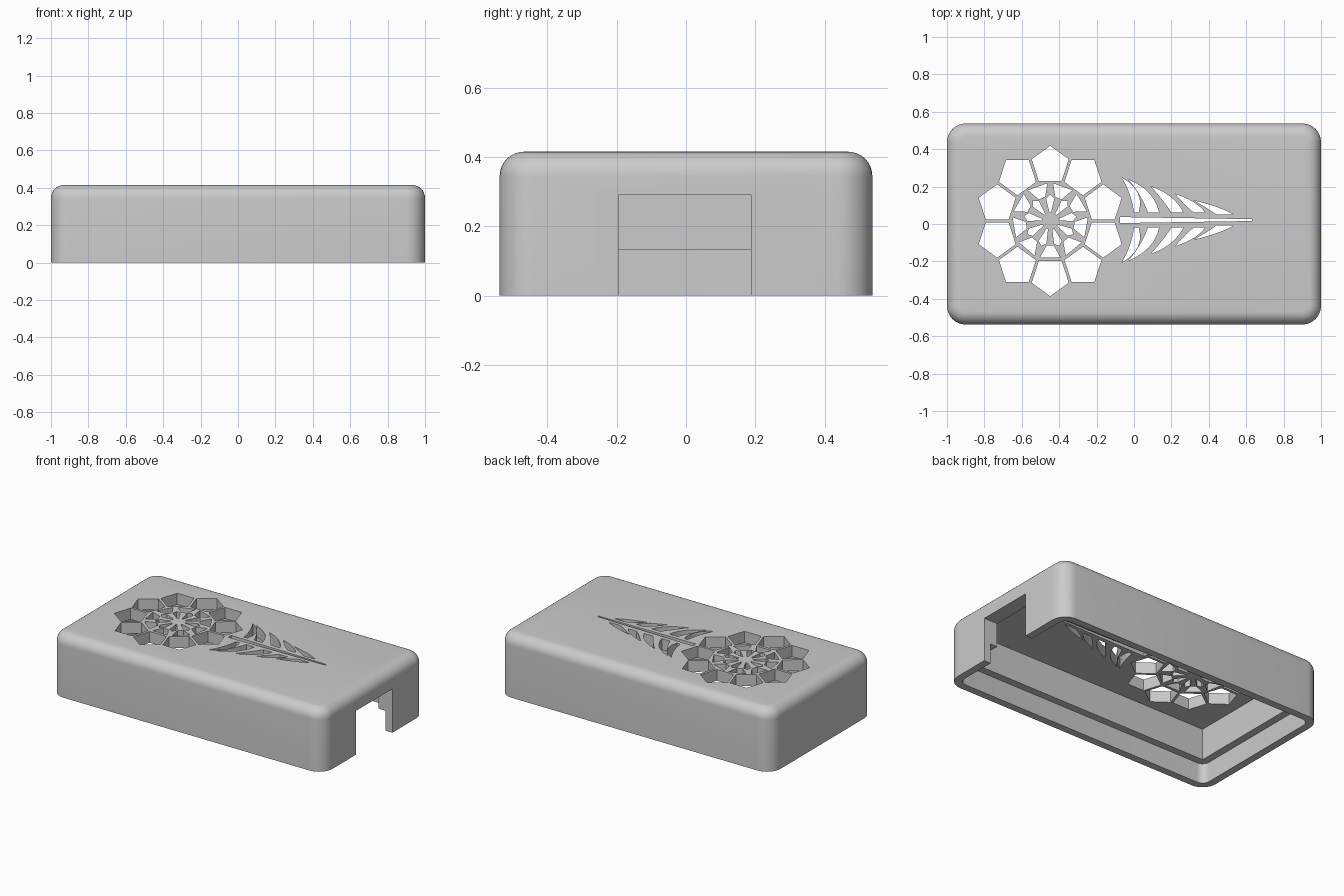
import bpy, bmesh
from math import sin, cos, pi, radians
from mathutils import Vector

cube = bpy.data.objects.get("Cube")
if cube:
    bpy.data.objects.remove(cube, do_unlink=True)

HALF_X, HALF_Y, HEIGHT = 1.0, 0.5375, 0.415
CORNER, FILLET = 0.1, 0.07
CEILING, LEDGE = 0.34, 0.132

grey = bpy.data.materials.new("light grey plastic")
grey.use_nodes = True
grey.diffuse_color = (0.6, 0.6, 0.6, 1)
grey.node_tree.nodes["Principled BSDF"].inputs["Base Color"].default_value = (0.6, 0.6, 0.6, 1)


def rounded_rect(hx, hy, r, steps=8):
    pts = []
    for i, (sx, sy) in enumerate([(1, 1), (-1, 1), (-1, -1), (1, -1)]):
        for k in range(steps + 1):
            a = (i + k / steps) * pi / 2
            pts.append((sx * (hx - r) + r * cos(a), sy * (hy - r) + r * sin(a)))
    return pts


def loft(bm, rings):
    """Closed solid through (outline, z) rings."""
    loops = [[bm.verts.new((x, y, z)) for x, y in pts] for pts, z in rings]
    for lo, hi in zip(loops, loops[1:]):
        for i in range(len(lo)):
            j = (i + 1) % len(lo)
            bm.faces.new((lo[i], lo[j], hi[j], hi[i]))
    bm.faces.new(loops[0][::-1])
    bm.faces.new(loops[-1])


def make(name, solids):
    bm = bmesh.new()
    for rings in solids:
        loft(bm, rings)
    bmesh.ops.recalc_face_normals(bm, faces=bm.faces)
    mesh = bpy.data.meshes.new(name)
    bm.to_mesh(mesh)
    bm.free()
    ob = bpy.data.objects.new(name, mesh)
    bpy.context.collection.objects.link(ob)
    return ob


def box(x0, x1, y0, y1):
    return [(x0, y0), (x1, y0), (x1, y1), (x0, y1)]


# Outer shell with rounded upright corners and a filleted top edge
rings = [(rounded_rect(HALF_X, HALF_Y, CORNER), 0)]
for k in range(9):
    a = k / 8 * pi / 2
    inset = FILLET * (1 - cos(a))
    rings.append((rounded_rect(HALF_X - inset, HALF_Y - inset, CORNER - inset),
                  HEIGHT - FILLET + FILLET * sin(a)))
shell = make("enclosure_shell", [rings])
shell.data.materials.append(grey)

# Cavity: wide lower rebate, narrower upper chamber, and the end notch
rebate_outline = rounded_rect(HALF_X - 0.05, HALF_Y - 0.05, 0.05)
ix, iy = HALF_X - 0.1, HALF_Y - 0.1
rebate = make("rebate_cutter", [[(rebate_outline, -0.1), (rebate_outline, LEDGE)]])
chamber = make("chamber_cutter", [[(box(-ix, ix, -iy, iy), -0.1), (box(-ix, ix, -iy, iy), CEILING)]])
notch_outline = box(0.8, 1.1, -0.194, 0.188)
notch = make("notch_cutter", [[(notch_outline, -0.1), (notch_outline, 0.29)]])

# Flower vents: each outline is in (radial, sideways) coordinates
holes = []
CENTRE = Vector((-0.448, 0.016))


def ring_of(outline, count, start):
    for i in range(count):
        a = radians(90 + start) + i * 2 * pi / count
        out, side = Vector((cos(a), sin(a))), Vector((-sin(a), cos(a)))
        holes.append([tuple(CENTRE + out * r + side * s) for r, s in outline])


pentagon = [(0.298 + 0.104 * cos(k * 2 * pi / 5), 0.104 * sin(k * 2 * pi / 5)) for k in range(5)]
ring_of(pentagon, 10, 0)
ring_of([(0.195, -0.055), (0.195, 0.055), (0.13, 0.018), (0.13, -0.018)], 9, 20)
ring_of([(0.045, -0.004), (0.12, -0.022), (0.142, 0), (0.12, 0.022), (0.045, 0.004)], 9, 0)

# Feather vents: tapering stem and mirrored curved leaves
AXIS = 0.021
holes.append([(-0.075, AXIS - 0.016), (0.63, AXIS - 0.005),
              (0.63, AXIS + 0.005), (-0.075, AXIS + 0.016)])


def curve(a, mid, b, steps=6):
    """Quadratic arc from a to b passing through mid."""
    a, mid, b = Vector(a), Vector(mid), Vector(b)
    c = 2 * mid - (a + b) / 2
    return [a * (1 - t) ** 2 + c * 2 * t * (1 - t) + b * t * t
            for t in (k / steps for k in range(steps + 1))]


# tip, outer bend, inner bend, base start, base end, base height
leaves = [
    ((-0.065, 0.227), (0.02, 0.145), (-0.022, 0.135), 0.0, 0.025, 0.04),
    ((-0.03, 0.217), (0.08, 0.145), (0.03, 0.135), 0.075, 0.135, 0.04),
    ((0.09, 0.18), (0.195, 0.125), (0.15, 0.11), 0.2, 0.265, 0.04),
    ((0.22, 0.14), (0.32, 0.095), (0.275, 0.08), 0.32, 0.38, 0.04),
    ((0.32, 0.105), (0.45, 0.067), (0.39, 0.063), 0.44, 0.53, 0.03),
]
for tip, outer, inner, b0, b1, bh in leaves:
    outline = curve(tip, outer, (b1, bh)) + curve((b0, bh), inner, tip)[:-1]
    for side in (1, -1):
        holes.append([(p.x, AXIS + side * p.y) for p in outline])

vents = make("vent_cutter", [[(h, 0.3), (h, 0.5)] for h in holes])

# Cut everything out of the shell
bpy.ops.object.select_all(action='DESELECT')
bpy.context.view_layer.objects.active = shell
shell.select_set(True)
for cutter in (rebate, chamber, notch, vents):
    cutter.hide_render = True
    mod = shell.modifiers.new(cutter.name, 'BOOLEAN')
    mod.operation = 'DIFFERENCE'
    mod.solver = 'EXACT'
    mod.object = cutter
    bpy.ops.object.modifier_apply(modifier=mod.name)
    bpy.data.objects.remove(cutter, do_unlink=True)

bpy.ops.object.shade_smooth_by_angle(angle=radians(30))
